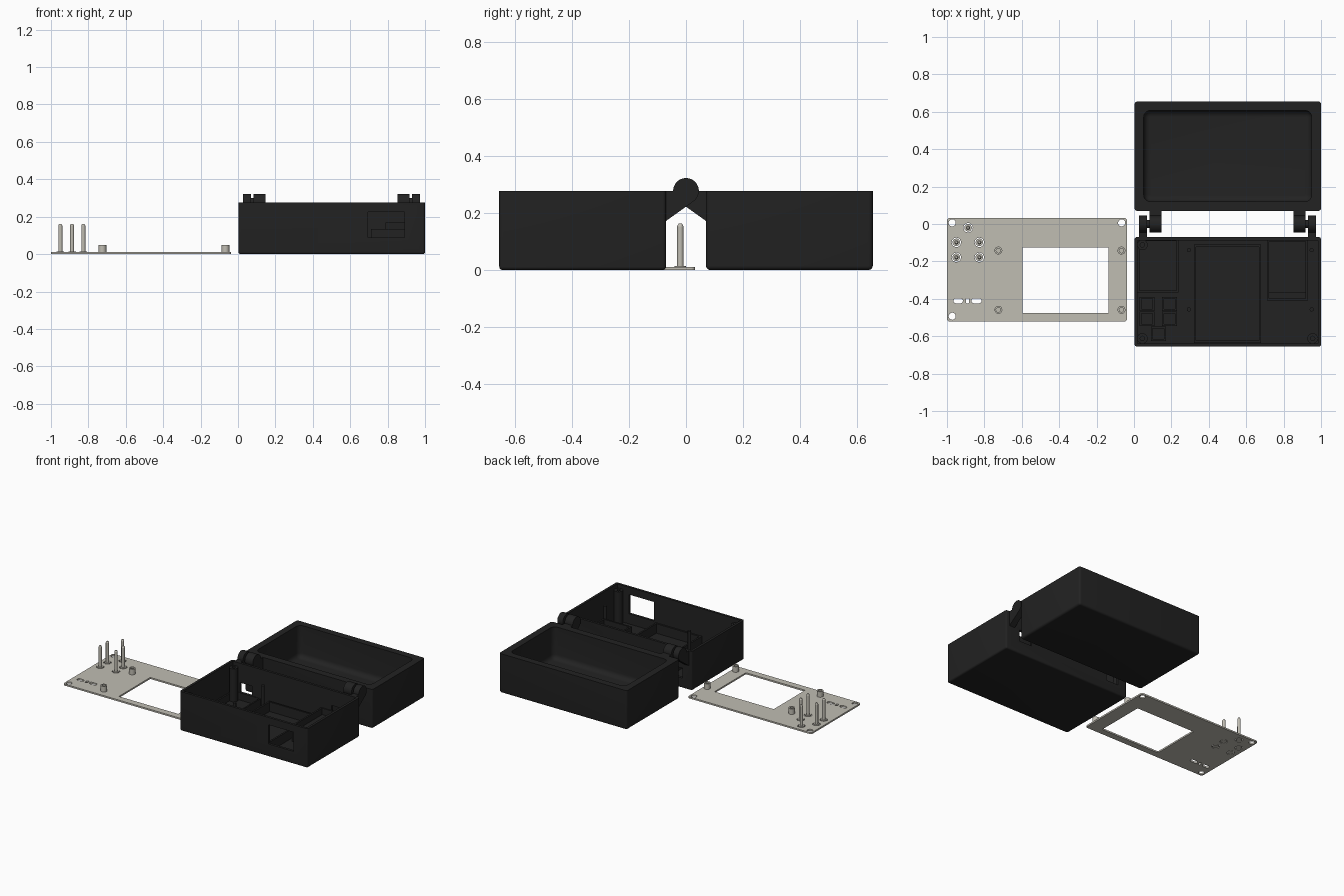
import bpy, bmesh, math
from mathutils import Matrix

if "Cube" in bpy.data.objects:
    bpy.data.objects.remove(bpy.data.objects["Cube"])


def material(name, rgb):
    m = bpy.data.materials.new(name)
    m.diffuse_color = (*rgb, 1)
    m.use_nodes = True
    m.node_tree.nodes["Principled BSDF"].inputs["Base Color"].default_value = m.diffuse_color
    return m


BLACK = material("matte black", (0.016, 0.016, 0.016))
GREY = material("warm light grey", (0.53, 0.51, 0.45))


def finish(bm, name, mat):
    bmesh.ops.recalc_face_normals(bm, faces=bm.faces)
    me = bpy.data.meshes.new(name)
    bm.to_mesh(me)
    bm.free()
    ob = bpy.data.objects.new(name, me)
    bpy.context.collection.objects.link(ob)
    me.materials.append(mat)
    return ob


def box(name, x, y, z, mat=BLACK, corner=0, bottom=0):
    """Box from ranges, with rounded vertical corners and rounded bottom edges."""
    bm = bmesh.new()
    bmesh.ops.create_cube(bm, size=1)
    for v in bm.verts:
        v.co = [r[0] if c < 0 else r[1] for c, r in zip(v.co, (x, y, z))]
    if corner:
        es = [e for e in bm.edges if abs(e.verts[0].co.z - e.verts[1].co.z) > 1e-5]
        bmesh.ops.bevel(bm, geom=es, offset=corner, segments=5, profile=0.5, affect='EDGES')
    if bottom:
        es = [e for e in bm.edges if all(abs(v.co.z - z[0]) < 1e-5 for v in e.verts)]
        bmesh.ops.bevel(bm, geom=es, offset=bottom, segments=5, profile=0.5, affect='EDGES')
    return finish(bm, name, mat)


def cyl(name, x, y, z, r, mat=BLACK, r2=None, sides=24):
    bm = bmesh.new()
    bmesh.ops.create_cone(bm, cap_ends=True, segments=sides, radius1=r,
                          radius2=r if r2 is None else r2, depth=z[1] - z[0],
                          matrix=Matrix.Translation((x, y, sum(z) / 2)))
    return finish(bm, name, mat)


def cut(ob, cutters):
    """Subtract the cutters and remove them."""
    for c in cutters:
        c.hide_render = True
        mod = ob.modifiers.new("cut", 'BOOLEAN')
        mod.operation, mod.solver, mod.object = 'DIFFERENCE', 'EXACT', c
    bpy.context.view_layer.update()
    dg = bpy.context.evaluated_depsgraph_get()
    me = bpy.data.meshes.new_from_object(ob.evaluated_get(dg))
    ob.modifiers.clear()
    ob.data = me
    for c in cutters:
        bpy.data.objects.remove(c)
    return ob


def frame(name, x, y, z, t):
    """Open rectangular rim standing on the tray floor."""
    return cut(box(name, x, y, z),
               [box("cutter", (x[0] + t, x[1] - t), (y[0] + t, y[1] - t), (z[0] - 0.1, z[1] + 0.1))])


X0, X1, H = 0.003, 1.0, 0.277

# Lid: thick shell with a rounded hollow
cut(box("lid", (X0, X1), (0.07, 0.655), (0, H), corner=0.015, bottom=0.0145),
    [box("cutter", (0.052, 0.95), (0.12, 0.607), (0.05, 0.4), corner=0.036, bottom=0.034)])

# Base tray: thin walls, front window and two rear ports
FLOOR = 0.018
cut(box("base_tray", (X0, X1), (-0.655, -0.07), (0, H), corner=0.012, bottom=0.0115),
    [box("cutter", (X0 + 0.017, X1 - 0.017), (-0.638, -0.087), (FLOOR, 0.4)),
     box("cutter", (0.695, 0.89), (-0.7, -0.62), (0.09, 0.225)),
     box("cutter", (0.075, 0.17), (-0.1, -0.05), (0.07, 0.14)),
     box("cutter", (0.79, 0.89), (-0.1, -0.05), (0.09, 0.17))])

# Corner screw posts
for x, y in ((0.045, -0.112), (0.045, -0.612), (0.955, -0.612)):
    cut(cyl("corner_post", x, y, (0.01, 0.25), 0.028),
        [cyl("cutter", x, y, (0.15, 0.3), 0.012)])

# Slim locating pins
for x in (0.293, 0.95):
    for y in (-0.14, -0.457):
        cyl("locating_pin", x, y, (0.01, 0.2), 0.011)

# Compartments inside the tray
frame("battery_rim", (0.32, 0.68), (-0.635, -0.11), (0.01, 0.085), 0.012)
frame("board_rim", (0.71, 0.93), (-0.41, -0.082), (0.01, 0.135), 0.012)
box("board_shelf", (0.72, 0.92), (-0.365, -0.087), (0.01, 0.09))
frame("port_rim", (0.02, 0.238), (-0.365, -0.08), (0.01, 0.07), 0.01)

# Button seats
for x, y in ((0.07, -0.427), (0.19, -0.427), (0.07, -0.507), (0.19, -0.507), (0.13, -0.587)):
    frame("button_seat", (x - 0.04, x + 0.04), (y - 0.038, y + 0.038), (0.01, 0.075), 0.01)


# Hinge ears: round knuckle with a tangent arm; side +1 joins the lid, -1 the base
def hinge_ear(name, x, side):
    bm = bmesh.new()
    pts = [(0.08, 0.1645), (0.08, 0.276)]
    for i in range(29):
        a = math.radians(234.5 * i / 28)
        pts.append((0.045 * math.cos(a), 0.277 + 0.045 * math.sin(a)))
    f = bm.faces.new([bm.verts.new((x[0], side * p[0], p[1])) for p in pts])
    ext = bmesh.ops.extrude_face_region(bm, geom=[f])
    bmesh.ops.translate(bm, vec=(x[1] - x[0], 0, 0),
                        verts=[v for v in ext["geom"] if isinstance(v, bmesh.types.BMVert)])
    return finish(bm, name, BLACK)


for flip in (False, True):
    def span(a, b):
        return (1 - b, 1 - a) if flip else (a, b)
    hinge_ear("base_hinge_ear", span(0.027, 0.07), -1)
    hinge_ear("lid_hinge_ear", span(0.084, 0.147), 1)
    a, b = span(0.03, 0.144)
    pin = cyl("hinge_pin", 0, 0, (-(b - a) / 2, (b - a) / 2), 0.022)
    pin.data.transform(Matrix.Translation(((a + b) / 2, 0, H)) @ Matrix.Rotation(math.pi / 2, 4, 'Y'))

# Face plate with window, screw holes, button holes and slots
buttons = [(-0.887, -0.02), (-0.95, -0.098), (-0.827, -0.098), (-0.95, -0.178), (-0.827, -0.178)]
Z = (-0.05, 0.05)
cutters = [box("cutter", (-0.597, -0.135), (-0.475, -0.125), Z)]
cutters += [cyl("cutter", x, y, Z, 0.019)
            for x, y in ((-0.972, 0.006), (-0.066, 0.006), (-0.972, -0.493))]
cutters += [cyl("cutter", x, y, Z, 0.025) for x, y in buttons]
cutters += [box("cutter", (a, b), (-0.424, -0.398), Z, corner=c)
            for a, b, c in ((-0.965, -0.915, 0.0125), (-0.899, -0.881, 0.006), (-0.869, -0.815, 0.0125))]
cut(box("face_plate", (-1, -0.037), (-0.521, 0.032), (0, 0.011), GREY, corner=0.014), cutters)

# Plate standoffs
for x in (-0.725, -0.067):
    for y in (-0.142, -0.459):
        cut(cyl("standoff", x, y, (0.005, 0.05), 0.021, GREY),
            [cyl("cutter", x, y, (0.012, 0.1), 0.012)])

# Button stems: flange, shaft and tapered tip
for x, y in buttons:
    cyl("button_flange", x, y, (0, 0.014), 0.02, GREY)
    cyl("button_stem", x, y, (0.01, 0.153), 0.011, GREY)
    cyl("button_tip", x, y, (0.153, 0.162), 0.011, GREY, r2=0.006)

# Smooth round surfaces while keeping edges crisp
bpy.ops.object.select_all(action='DESELECT')
for ob in bpy.context.scene.objects:
    ob.select_set(True)
    bpy.context.view_layer.objects.active = ob
bpy.ops.object.shade_smooth_by_angle(angle=math.radians(30))
